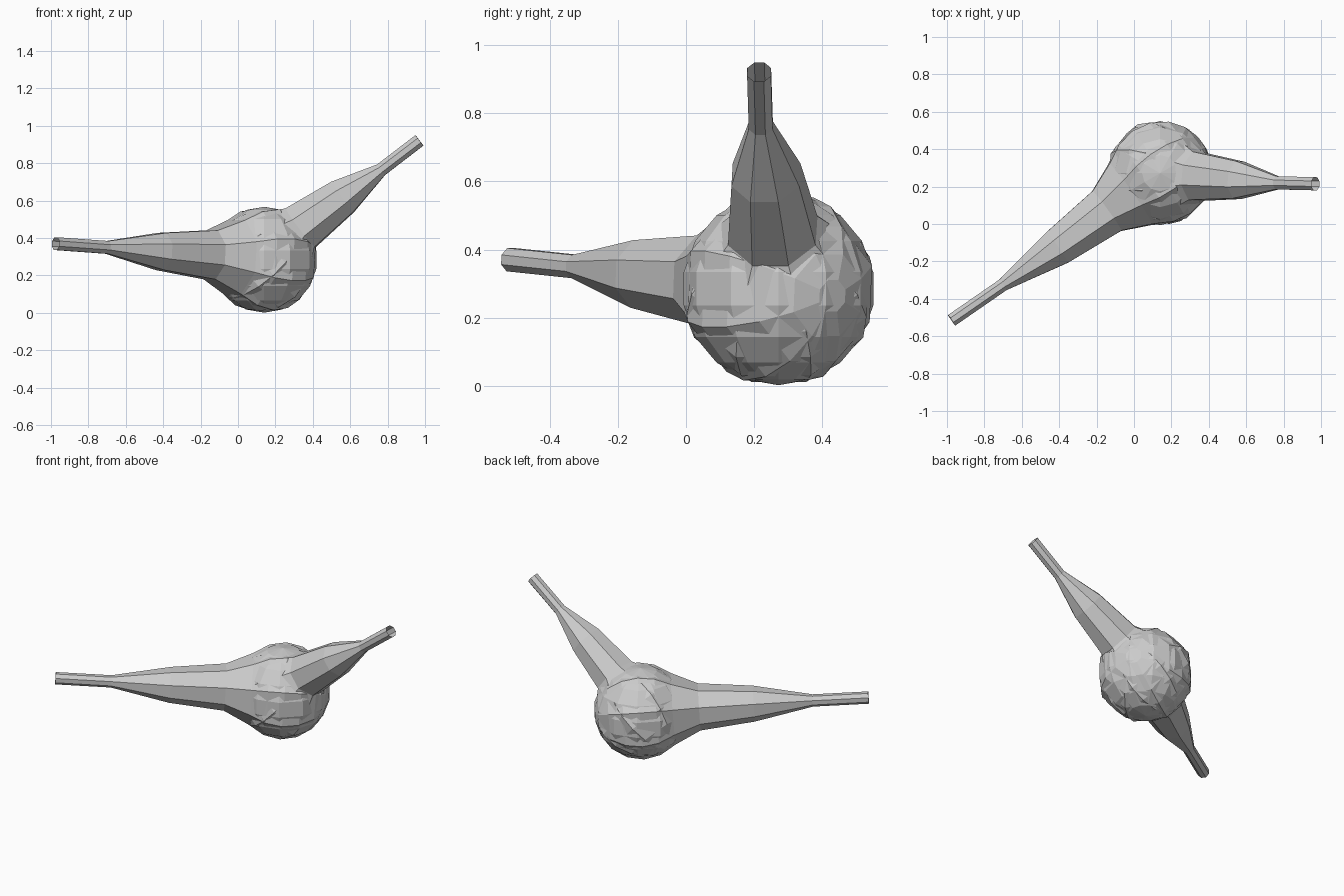
import bpy, bmesh, math
from mathutils import Vector

if "Cube" in bpy.data.objects:
    bpy.data.objects.remove(bpy.data.objects["Cube"])

CENTRE = Vector((0.14, 0.272, 0.284))
R = 0.283


def tube(name, stations, sides=8):
    """Loft rings along (point, radius) stations; the inner end closes to a cap."""
    bm = bmesh.new()
    pts = [Vector(p) for p, r in stations]
    rings = []
    for i, (p, r) in enumerate(stations):
        d = (pts[min(i + 1, len(pts) - 1)] - pts[max(i - 1, 0)]).normalized()
        u = d.cross(Vector((0, 0, 1))).normalized()
        v = u.cross(d)
        rings.append([bm.verts.new(pts[i] + r * (math.cos(a) * u + math.sin(a) * v))
                      for a in [2 * math.pi * (k + 0.5) / sides for k in range(sides)]])
    for a, b in zip(rings, rings[1:]):
        for k in range(sides):
            n = (k + 1) % sides
            bm.faces.new((a[k], a[n], b[n], b[k]))
    bm.faces.new(rings[-1])
    bmesh.ops.recalc_face_normals(bm, faces=bm.faces)
    me = bpy.data.meshes.new(name)
    bm.to_mesh(me)
    bm.free()
    ob = bpy.data.objects.new(name, me)
    bpy.context.collection.objects.link(ob)
    return ob


def with_body(arm, profile):
    """Continue an arm into a rounded end around the body centre."""
    d = (CENTRE - Vector(arm[-1][0])).normalized()
    return arm + [(CENTRE + d * s, r) for s, r in profile]


# long arm, flaring into the body
left = [((-0.975, -0.515, 0.37), 0.037), ((-0.7, -0.325, 0.35), 0.037),
        ((-0.41, -0.125, 0.328), 0.108), ((-0.145, 0.07, 0.31), 0.142)]
tube("long_arm", with_body(left, [(-0.195, 0.215), (-0.1, 0.272), (0.0, 0.292),
                                  (0.1, 0.272), (0.19, 0.215), (0.25, 0.13), (0.275, 0.05)]))

# raised arm
right = [((0.97, 0.215, 0.922), 0.038), ((0.765, 0.22, 0.765), 0.038),
         ((0.56, 0.235, 0.62), 0.108), ((0.335, 0.255, 0.455), 0.14)]
tube("raised_arm", with_body(right, [(-0.17, 0.205), (-0.09, 0.265), (0.0, 0.288),
                                     (0.1, 0.27), (0.19, 0.213), (0.25, 0.13), (0.278, 0.05)]))

# round body
bpy.ops.mesh.primitive_uv_sphere_add(segments=12, ring_count=9, radius=R, location=CENTRE)
bpy.context.object.name = "round_body"
